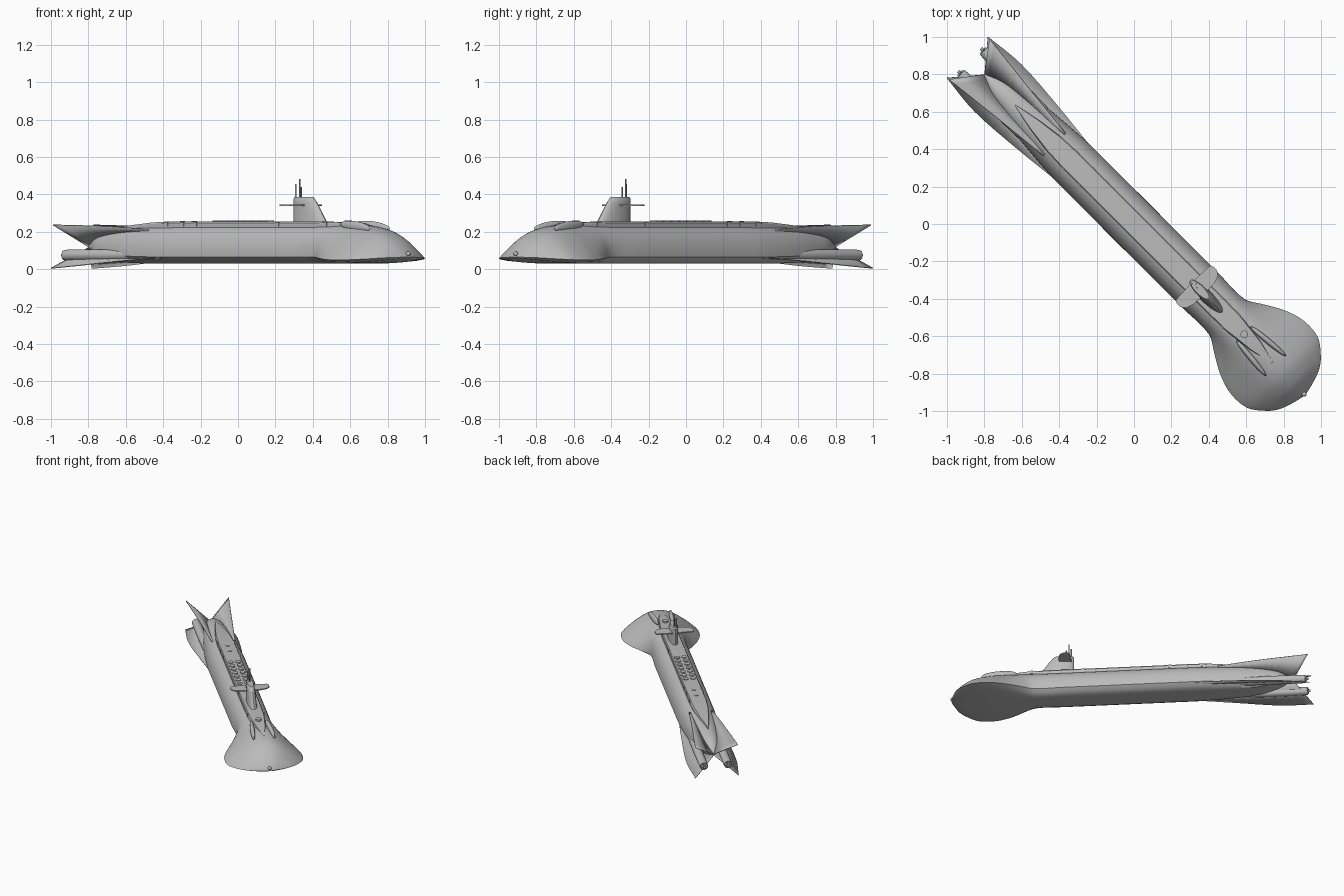
import bpy, bmesh, math
from mathutils import Matrix, Vector

if "Cube" in bpy.data.objects:
    bpy.data.objects.remove(bpy.data.objects["Cube"], do_unlink=True)

# Everything is modelled with the bow along +x, then turned to the diagonal
TURN = Matrix.Rotation(math.radians(-45), 4, 'Z')

grey = bpy.data.materials.new("hull_grey")
grey.use_nodes = True
grey.diffuse_color = (0.5, 0.5, 0.5, 1)
grey.node_tree.nodes["Principled BSDF"].inputs["Base Color"].default_value = (0.5, 0.5, 0.5, 1)


def finish(name, bm, angle=32, thick=0):
    bmesh.ops.remove_doubles(bm, verts=bm.verts, dist=1e-5)
    bmesh.ops.recalc_face_normals(bm, faces=bm.faces)
    bm.transform(TURN)
    mesh = bpy.data.meshes.new(name)
    bm.to_mesh(mesh)
    bm.free()
    mesh.materials.append(grey)
    ob = bpy.data.objects.new(name, mesh)
    bpy.context.collection.objects.link(ob)
    if thick:
        mod = ob.modifiers.new("thickness", 'SOLIDIFY')
        mod.thickness, mod.offset = thick, 0
    bpy.ops.object.select_all(action='DESELECT')
    ob.select_set(True)
    bpy.context.view_layer.objects.active = ob
    bpy.ops.object.shade_smooth_by_angle(angle=math.radians(angle))
    return ob


def loft(bm, rings, closed=True, caps=True):
    rows = [[bm.verts.new(p) for p in ring] for ring in rings]
    n = len(rows[0])
    for a, b in zip(rows, rows[1:]):
        for i in range(n if closed else n - 1):
            j = (i + 1) % n
            bm.faces.new((a[i], a[j], b[j], b[i]))
    if caps and closed:
        bm.faces.new(rows[0])
        bm.faces.new(rows[-1])


def smooth_stations(rows, steps):
    """Cubic interpolation of rows whose first value is the position."""
    def slope(i, k):
        a, b = rows[max(i - 1, 0)], rows[min(i + 1, len(rows) - 1)]
        return (b[k] - a[k]) / (b[0] - a[0])
    out = []
    for i in range(len(rows) - 1):
        p, q = rows[i], rows[i + 1]
        d = q[0] - p[0]
        for s in range(steps):
            t = s / steps
            row = [p[0] + d * t]
            for k in range(1, len(p)):
                v = ((2*t**3 - 3*t*t + 1) * p[k] + (t**3 - 2*t*t + t) * d * slope(i, k)
                     + (3*t*t - 2*t**3) * q[k] + (t**3 - t*t) * d * slope(i + 1, k))
                row.append(v)
            out.append(row)
    return out + [list(rows[-1])]


def mirrored(half):
    return half + [(x, -y, z) for x, y, z in reversed(half) if abs(y) > 1e-6]


# Hull: position, body half width, edge half width, top, edge height, bottom
HULL = [
    (-1.13, .004, .004, .125, .12, .115), (-1.03, .06, .06, .185, .105, .08),
    (-.9, .09, .09, .213, .085, .048), (-.76, .112, .112, .225, .072, .035),
    (-.5, .132, .132, .233, .066, .03), (-.3, .134, .134, .235, .065, .03),
    (.5, .134, .134, .235, .065, .03), (.7, .134, .134, .237, .065, .03),
    (.8, .134, .19, .238, .059, .03), (.89, .136, .24, .238, .053, .03),
    (1.0, .145, .275, .233, .05, .033), (1.12, .15, .268, .208, .051, .04),
    (1.2, .128, .212, .165, .056, .046), (1.25, .09, .15, .12, .061, .052),
    (1.28, .045, .066, .085, .064, .058), (1.293, .006, .01, .066, .065, .064)]


def hull_ring(row):
    x, w, e, top, ze, bot = row
    half = [(x, 0, bot), (x, .3 * e, bot), (x, .6 * e, bot), (x, .84 * e, bot + .45 * (ze - bot))]
    n = 18
    for i in range(n + 1):
        a = math.pi / 2 * i / n
        s, c = math.sin(a), max(math.cos(a), 0)
        y = w * c ** .85 + (e - w) * (1 - s) ** 1.6
        half.append((x, 0 if i == n else y, ze + (top - ze) * s ** .9))
    return mirrored(half)


bm = bmesh.new()
loft(bm, [hull_ring(r) for r in smooth_stations(HULL, 5)])
finish("hull", bm)

# Raised deck casing, pointed at both ends
DECK = [(-.9, .003, .226), (-.75, .034, .238), (-.6, .055, .25), (-.48, .06, .255),
        (.6, .06, .255), (.75, .057, .253), (.92, .036, .247), (1.05, .003, .226)]
bm = bmesh.new()
loft(bm, [mirrored([(x, 0, .2), (x, w, .2), (x, w, z - .008), (x, w * .9, z), (x, 0, z)])
          for x, w, z in DECK])
finish("deck_casing", bm, 20)


def oval(x0, x1, w, z, n=24):
    ring = []
    for i in range(n):
        a = 2 * math.pi * i / n
        ring.append(((x0 + x1) / 2 + (x1 - x0) / 2 * math.cos(a), w * math.sin(a), z))
    return ring


# Sail with upright back and raked front
bm = bmesh.new()
loft(bm, [oval(.425, .68, .034, .235), oval(.425, .6, .028, .35),
          oval(.425, .575, .027, .378), oval(.432, .565, .022, .386)])
finish("sail", bm)

# Sail planes
bm = bmesh.new()
half = [(.53, .02), (.528, .08), (.515, .12), (.49, .138), (.465, .14), (.445, .13), (.44, .02)]
outline = half + [(x, -y) for x, y in reversed(half)]
loft(bm, [[(x, y, z) for x, y in outline] for z in (.337, .345)])
finish("sail_planes", bm)


def add_rod(bm, x, y, z0, z1, r, n=12):
    bmesh.ops.create_cone(bm, cap_ends=True, segments=n, radius1=r, radius2=r, depth=z1 - z0,
                          matrix=Matrix.Translation((x, y, (z0 + z1) / 2)))


def add_box(bm, centre, size):
    bmesh.ops.create_cube(bm, size=1, matrix=Matrix.Translation(centre) @ Matrix.Diagonal((*size, 1)))


# Masts on the sail
bm = bmesh.new()
for x, y, z, r in ((.46, .006, .482, .004), (.445, -.008, .455, .005), (.48, -.003, .44, .004)):
    add_rod(bm, x, y, .37, z, r)
finish("masts", bm)

# Hatches along the deck
bm = bmesh.new()
for i in range(7):
    for side in (-1, 1):
        add_rod(bm, -.14 + i * .06, side * .026, .25, .26, .02, 20)
add_rod(bm, .834, 0, .24, .262, .02, 20)
for x in (-.42, -.33):
    add_rod(bm, x, 0, .25, .259, .014, 16)
finish("deck_hatches", bm)

# Small fittings on the deck edges
bm = bmesh.new()
for x in (-.48, -.36, -.26, .36, .72):
    for side in (-1, 1):
        add_box(bm, (x, side * .058, .241), (.02, .008, .024))
finish("deck_fittings", bm)

# Long blisters on the bow, and the bow sensor ball
for side, label in ((1, "left"), (-1, "right")):
    bm = bmesh.new()
    shape = (Matrix.Translation((.95, side * .064, .229)) @ Matrix.Rotation(side * .09, 4, 'Z')
             @ Matrix.Rotation(.1, 4, 'Y') @ Matrix.Diagonal((.125, .016, .028, 1)))
    bmesh.ops.create_uvsphere(bm, u_segments=20, v_segments=12, radius=1, matrix=shape)
    finish(label + "_bow_blister", bm, 60)
bm = bmesh.new()
bmesh.ops.create_uvsphere(bm, u_segments=16, v_segments=10, radius=.013,
                          matrix=Matrix.Translation((1.287, 0, .083)))
finish("bow_sensor", bm, 60)

# Tail fins: outer edge and root edge, skinned as thin plates
FINS = {
    "upper": ([(-.6, .085, .212), (-.85, .11, .228), (-1.08, .135, .234), (-1.245, .153, .237)],
              [(-.6, .06, .2), (-.85, .05, .185), (-1.0, .03, .16), (-1.13, 0, .12)]),
    "lower": ([(-.44, .127, .062), (-.72, .157, .045), (-1.03, .177, .02), (-1.26, .155, .005)],
              [(-.44, .1, .05), (-.72, .08, .06), (-1.0, .03, .085), (-1.13, 0, .115)])}
for kind, (outer, root) in FINS.items():
    outer, root = smooth_stations(outer, 4), smooth_stations(root, 4)
    for side, label in ((1, "left"), (-1, "right")):
        bm = bmesh.new()
        flip = lambda pts: [(x, side * y, z) for x, y, z in pts]
        loft(bm, [flip(outer), flip(root)], closed=False)
        finish(label + "_" + kind + "_fin", bm, 40, .005)

# Engine pods with open nozzles, hub and vanes
POD = [(-.55, .004), (-.65, .02), (-.78, .028), (-.95, .031), (-1.2, .03), (-1.222, .028),
       (-1.222, .023), (-1.17, .021)]
for side, label in ((1, "left"), (-1, "right")):
    centre = Vector((0, side * .086, .075))
    bm = bmesh.new()
    rings = []
    for x, r in POD:
        angles = [2 * math.pi * i / 24 for i in range(24)]
        rings.append([(x, centre.y + r * math.cos(a), centre.z + r * math.sin(a)) for a in angles])
    loft(bm, rings)
    finish(label + "_engine_pod", bm)
    bm = bmesh.new()
    spin = Matrix.Rotation(math.pi / 2, 4, 'Y')
    bmesh.ops.create_cone(bm, cap_ends=True, segments=16, radius1=.009, radius2=.009, depth=.075,
                          matrix=Matrix.Translation(centre + Vector((-1.205, 0, 0))) @ spin)
    for k in range(3):
        turn = Matrix.Rotation(math.pi * k / 3, 4, 'X')
        bmesh.ops.create_cube(bm, size=1, matrix=Matrix.Translation(centre + Vector((-1.205, 0, 0)))
                              @ turn @ Matrix.Diagonal((.05, .046, .004, 1)))
    finish(label + "_nozzle_vanes", bm)
